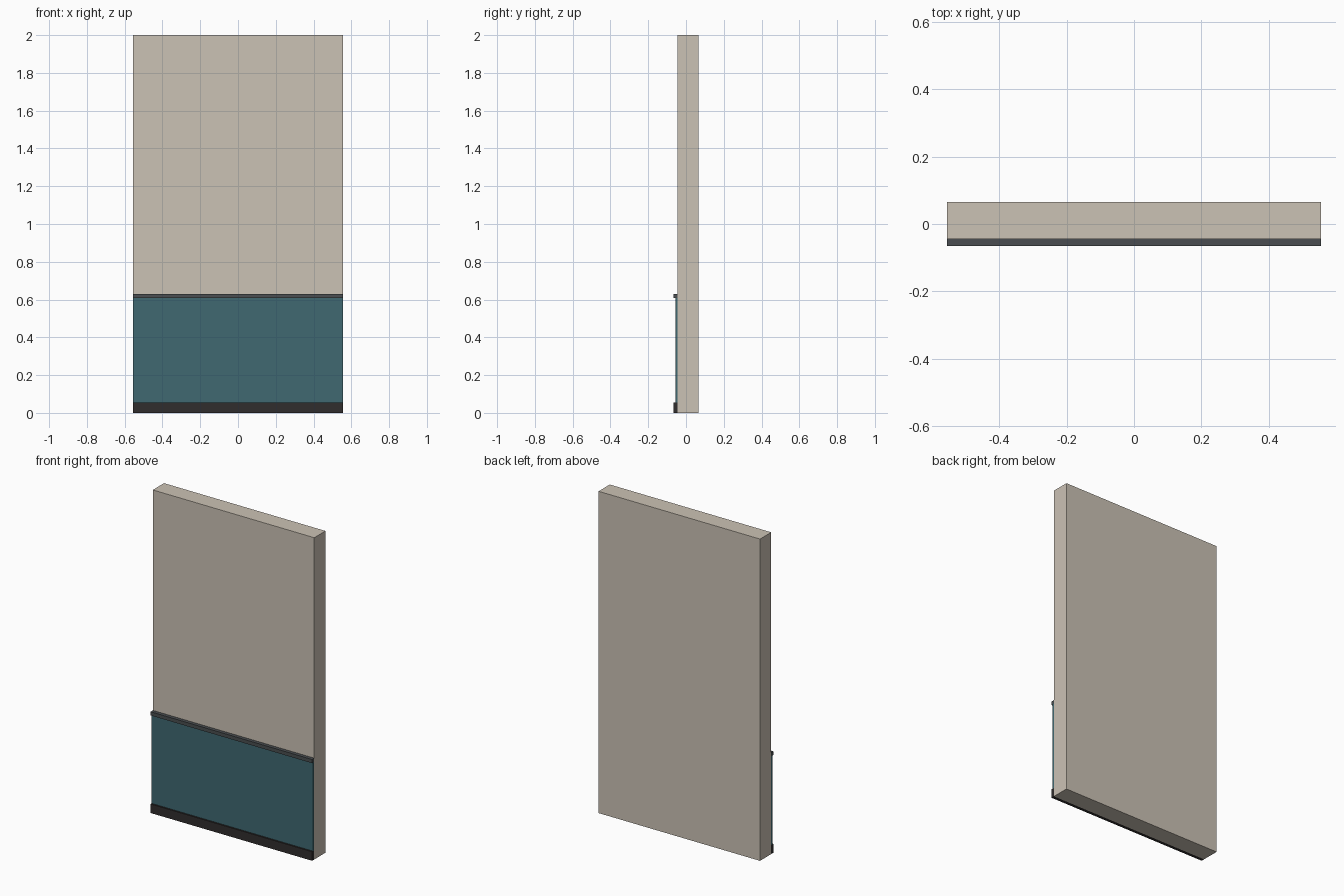
import bpy
import bmesh

if "Cube" in bpy.data.objects:
    bpy.data.objects.remove(bpy.data.objects["Cube"])

HALF_W = 0.555      # half width of every part
FRONT = -0.066      # foremost face (rail and skirting)
WALL_FRONT = -0.044
BACK = 0.066


def material(name, rgb):
    m = bpy.data.materials.new(name)
    m.diffuse_color = (*rgb, 1.0)
    m.use_nodes = True
    m.node_tree.nodes["Principled BSDF"].inputs["Base Color"].default_value = m.diffuse_color
    return m


def slab(name, y0, y1, z0, z1, mat):
    """Full-width box between the given depth and height limits."""
    bm = bmesh.new()
    bmesh.ops.create_cube(bm, size=1.0)
    for v in bm.verts:
        v.co.x *= 2 * HALF_W
        v.co.y = y0 if v.co.y < 0 else y1
        v.co.z = z0 if v.co.z < 0 else z1
    mesh = bpy.data.meshes.new(name)
    bm.to_mesh(mesh)
    bm.free()
    mesh.materials.append(mat)
    obj = bpy.data.objects.new(name, mesh)
    bpy.context.collection.objects.link(obj)
    return obj


plaster = material("plaster", (0.60, 0.54, 0.46))
teal = material("teal_paint", (0.05, 0.14, 0.165))
metal = material("dark_metal", (0.068, 0.076, 0.082))
rubber = material("dark_rubber", (0.03, 0.026, 0.026))

# Plain wall
slab("wall", WALL_FRONT, BACK, 0.0, 2.0, plaster)
# Thin painted panel on the lower front
slab("lower_panel", -0.055, WALL_FRONT, 0.055, 0.608, teal)
# Rail capping the panel
slab("cap_rail", FRONT, WALL_FRONT, 0.607, 0.63, metal)
# Skirting along the floor
slab("skirting", FRONT + 0.001, WALL_FRONT, 0.0, 0.056, rubber)
